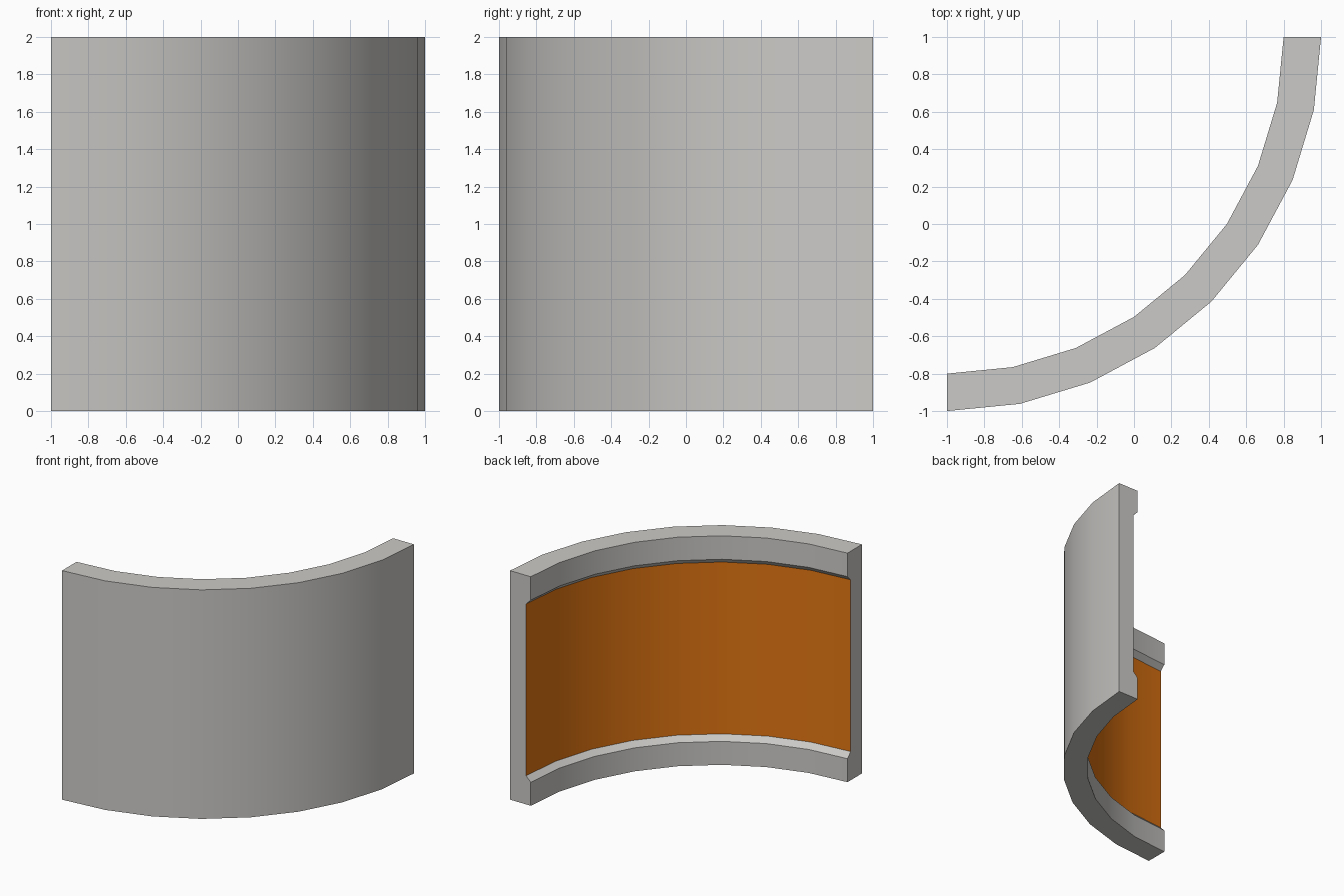
import bpy, bmesh, math

if "Cube" in bpy.data.objects:
    bpy.data.objects.remove(bpy.data.objects["Cube"])

def material(name, colour):
    m = bpy.data.materials.new(name)
    m.diffuse_color = (*colour, 1)
    m.use_nodes = True
    m.node_tree.nodes["Principled BSDF"].inputs["Base Color"].default_value = m.diffuse_color
    return m

# Quarter-round wall: C-shaped section (radius, height) swept about a corner
CENTRE, STEPS = (-1, 1), 8
section = [(2.0, 0), (2.0, 2), (1.8, 2), (1.8, 1.795), (1.845, 1.75),
           (1.845, 0.25), (1.8, 0.205), (1.8, 0)]
PANEL = 4  # section edge forming the recessed inner panel

bm = bmesh.new()
rings = []
for i in range(STEPS + 1):
    a = math.radians(-90 + 90 * i / STEPS)
    rings.append([bm.verts.new((CENTRE[0] + r * math.cos(a),
                                CENTRE[1] + r * math.sin(a), z))
                  for r, z in section])

n = len(section)
for r0, r1 in zip(rings, rings[1:]):
    for k in range(n):
        j = (k + 1) % n
        f = bm.faces.new((r0[k], r1[k], r1[j], r0[j]))
        f.material_index = 1 if k == PANEL else 0

# End caps
bm.faces.new(rings[0])
bm.faces.new(rings[-1][::-1])
bmesh.ops.recalc_face_normals(bm, faces=bm.faces)

mesh = bpy.data.meshes.new("curved_wall")
bm.to_mesh(mesh)
bm.free()
mesh.materials.append(material("light grey", (0.6, 0.59, 0.57)))
mesh.materials.append(material("orange", (0.76, 0.18, 0.006)))
wall = bpy.data.objects.new("curved_wall", mesh)
bpy.context.collection.objects.link(wall)

# Smooth the curve, keep the rims crisp
bpy.context.view_layer.objects.active = wall
wall.select_set(True)
bpy.ops.object.shade_smooth_by_angle(angle=math.radians(30))
